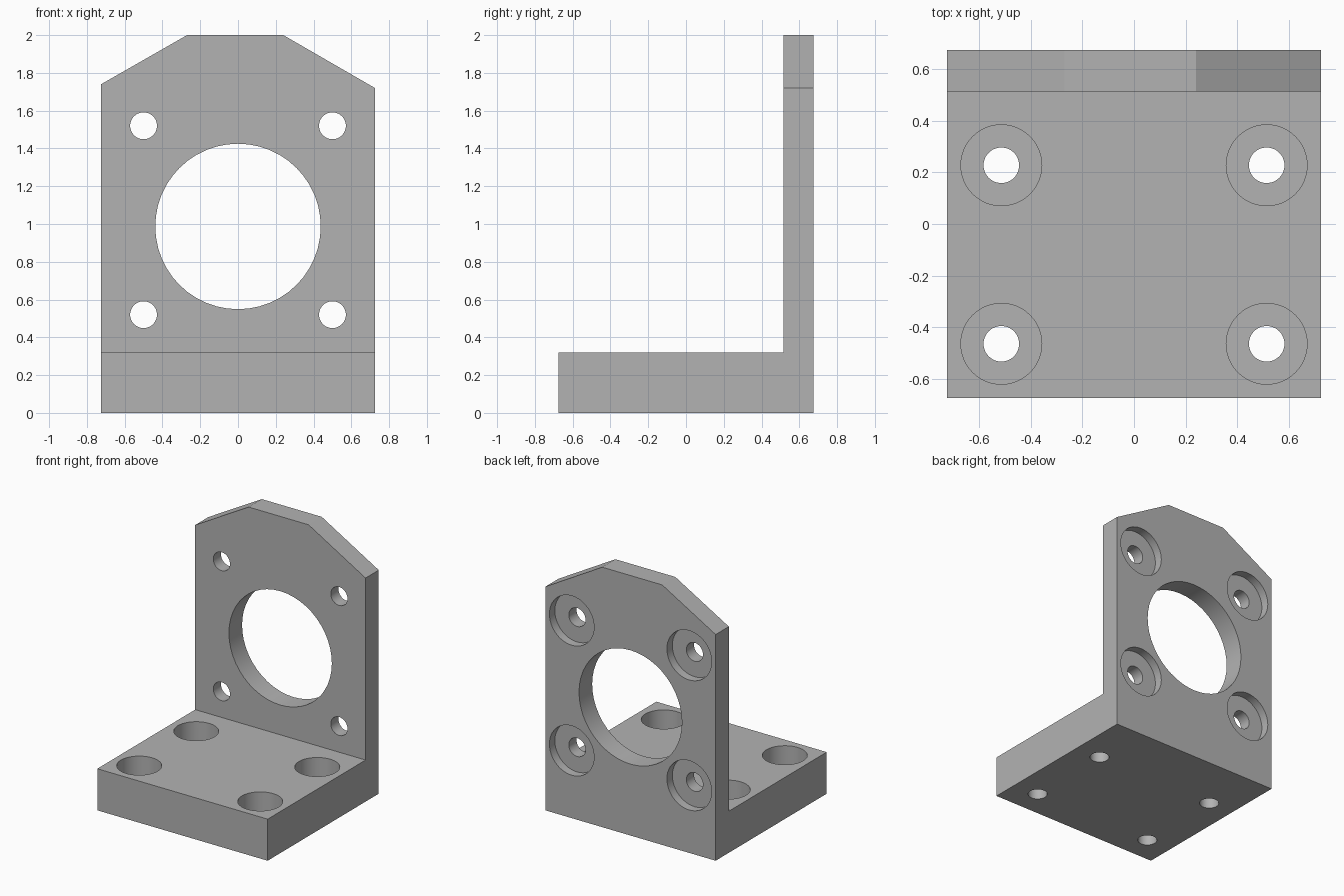
import bpy, bmesh, math
from mathutils import Vector

cube = bpy.data.objects.get("Cube")
if cube:
    bpy.data.objects.remove(cube, do_unlink=True)

# Main dimensions
HALF_W, HALF_D, HEIGHT = 0.725, 0.675, 2.0
BASE_TOP, WALL_FRONT = 0.32, 0.515

# Single grey material
grey = bpy.data.materials.new("plain_grey")
grey.use_nodes = True
colour = (0.45, 0.45, 0.45, 1)
grey.diffuse_color = colour
grey.node_tree.nodes["Principled BSDF"].inputs["Base Color"].default_value = colour

# L-shaped side profile (y, z), extruded across the width
profile = [(-HALF_D, 0), (HALF_D, 0), (HALF_D, HEIGHT), (WALL_FRONT, HEIGHT),
           (WALL_FRONT, BASE_TOP), (-HALF_D, BASE_TOP)]
bm = bmesh.new()
face = bm.faces.new([bm.verts.new((-HALF_W, y, z)) for y, z in profile])
grown = bmesh.ops.extrude_face_region(bm, geom=[face])["geom"]
bmesh.ops.translate(bm, vec=(2 * HALF_W, 0, 0),
                    verts=[v for v in grown if isinstance(v, bmesh.types.BMVert)])

# Slanted upper corners: inner x on the top edge, z on the outer edge
for side, top_x, edge_z in ((-1, 0.27, 1.74), (1, 0.24, 1.72)):
    normal = Vector((side * (HEIGHT - edge_z), 0, HALF_W - top_x))
    cut = bmesh.ops.bisect_plane(bm, geom=bm.verts[:] + bm.edges[:] + bm.faces[:],
                                 plane_co=(side * top_x, 0, HEIGHT),
                                 plane_no=normal, clear_outer=True)
    rim = [e for e in cut["geom_cut"] if isinstance(e, bmesh.types.BMEdge)]
    bmesh.ops.holes_fill(bm, edges=rim)
bmesh.ops.recalc_face_normals(bm, faces=bm.faces[:])
mesh = bpy.data.meshes.new("bracket")
bm.to_mesh(mesh)
bm.free()
bracket = bpy.data.objects.new("bracket", mesh)
bpy.context.collection.objects.link(bracket)
mesh.materials.append(grey)


def drill(start, end, radius, segments=48):
    """Cut a round hole from start to end through the bracket."""
    start, end = Vector(start), Vector(end)
    axis = end - start
    bpy.ops.mesh.primitive_cylinder_add(vertices=segments, radius=radius, depth=axis.length,
                                        location=(start + end) / 2,
                                        rotation=axis.to_track_quat('Z', 'Y').to_euler())
    cutter = bpy.context.object
    cutter.name = "drill_cutter"
    cutter.hide_render = True
    cutter.data.materials.append(grey)
    mod = bracket.modifiers.new("hole", 'BOOLEAN')
    mod.operation, mod.solver, mod.object = 'DIFFERENCE', 'EXACT', cutter
    bpy.context.view_layer.objects.active = bracket
    bpy.ops.object.modifier_apply(modifier=mod.name)
    bpy.data.objects.remove(cutter, do_unlink=True)


# Large centre opening in the wall
drill((0, 0.4, 0.987), (0, 0.8, 0.987), 0.438)

for x in (-1, 1):
    # Wall screw holes, recessed from the back
    for z in (0.52, 1.52):
        drill((x * 0.5, 0.4, z), (x * 0.5, 0.8, z), 0.071)
        drill((x * 0.5, HALF_D - 0.066, z), (x * 0.5, 0.8, z), 0.19)
    # Base screw holes, recessed from above
    for y in (-0.465, 0.228):
        drill((x * 0.515, y, -0.1), (x * 0.515, y, 0.4), 0.069)
        drill((x * 0.515, y, BASE_TOP - 0.19), (x * 0.515, y, 0.4), 0.157)

# Smooth hole walls, crisp edges
bpy.ops.object.select_all(action='DESELECT')
bracket.select_set(True)
bpy.context.view_layer.objects.active = bracket
bpy.ops.object.shade_smooth_by_angle(angle=math.radians(20))
